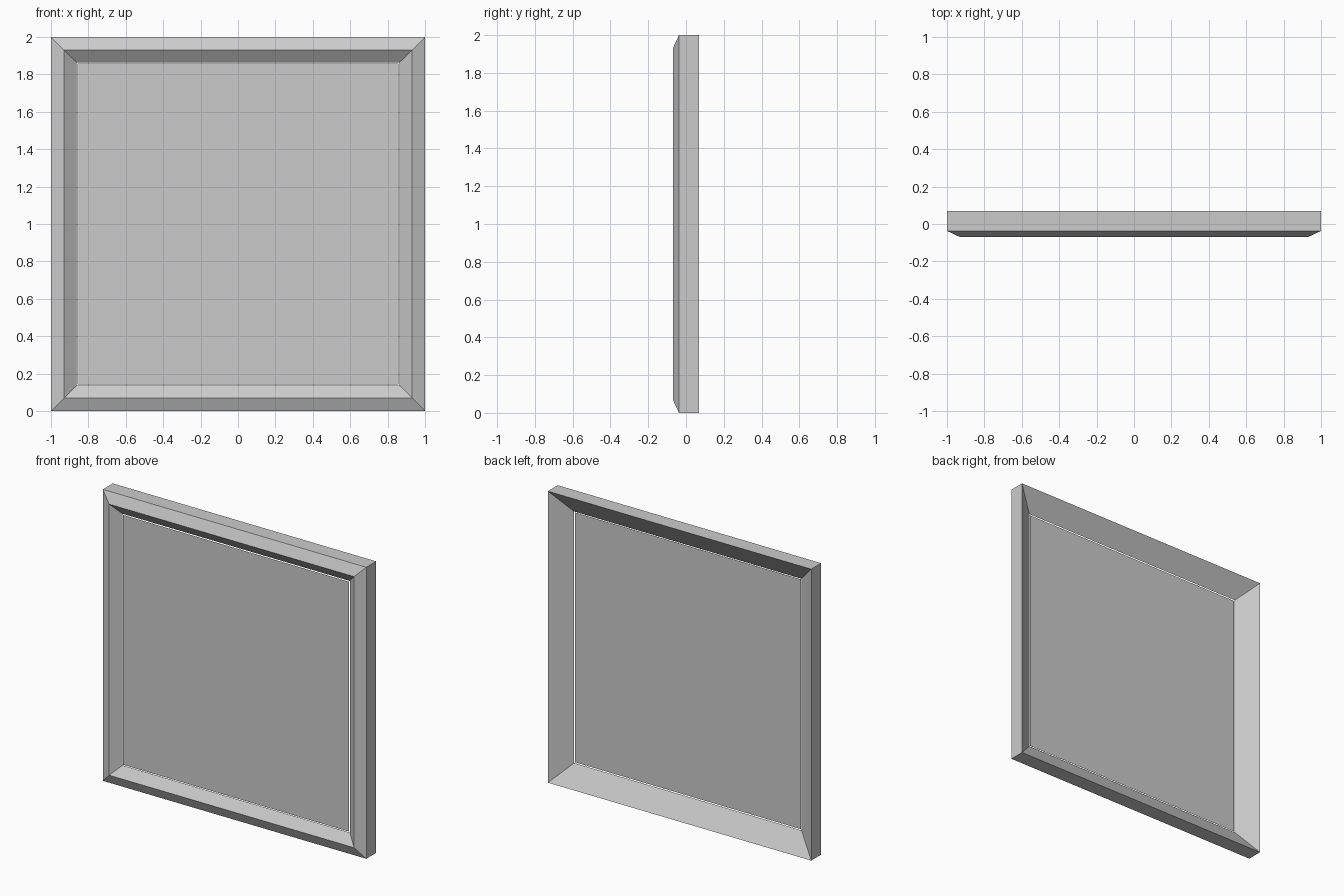
import bpy
import bmesh

if "Cube" in bpy.data.objects:
    bpy.data.objects.remove(bpy.data.objects["Cube"])


def add_object(name, bm):
    mesh = bpy.data.meshes.new(name)
    bm.to_mesh(mesh)
    bm.free()
    obj = bpy.data.objects.new(name, mesh)
    bpy.context.collection.objects.link(obj)
    return obj


def square_loop(bm, half, y):
    """Square ring of vertices facing -y, centred at z = 1."""
    corners = ((-1, -1), (1, -1), (1, 1), (-1, 1))
    return [bm.verts.new((sx * half, y, 1 + sz * half)) for sx, sz in corners]


# Mitred frame: (half width, y) profile swept round the square
profile = [(1.0, 0.07), (1.0, -0.037), (0.93, -0.07), (0.863, -0.02)]
bm = bmesh.new()
loops = [square_loop(bm, half, y) for half, y in profile]
for a, b in zip(loops, loops[1:] + loops[:1]):
    for i in range(4):
        j = (i + 1) % 4
        bm.faces.new((a[i], a[j], b[j], b[i]))
bmesh.ops.recalc_face_normals(bm, faces=bm.faces)
add_object("frame", bm)

# Flat pane with a narrow gap to the frame
bm = bmesh.new()
bm.faces.new(square_loop(bm, 0.857, -0.022))
add_object("pane", bm)
